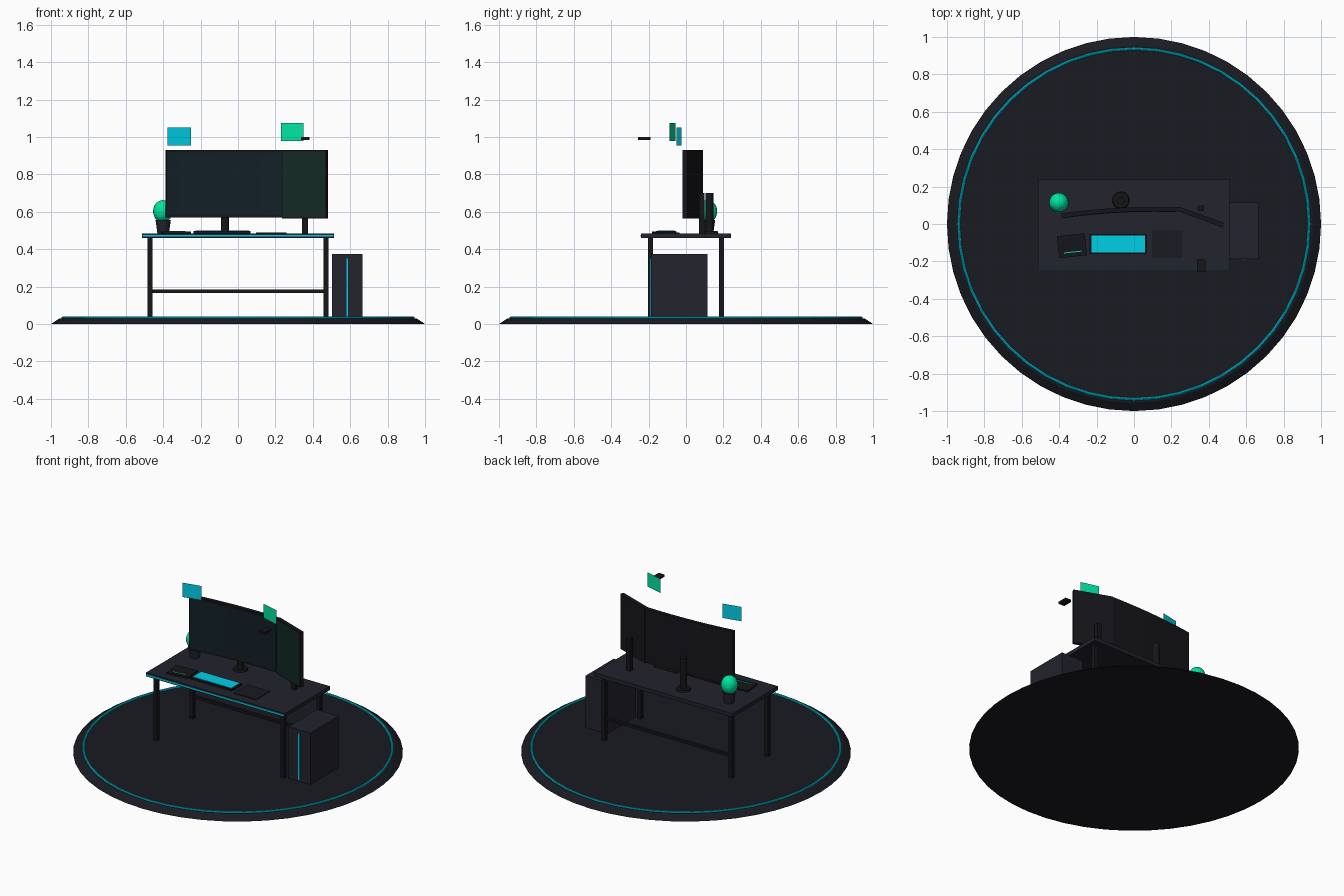
import bpy, bmesh, math
from mathutils import Matrix

if "Cube" in bpy.data.objects:
    bpy.data.objects.remove(bpy.data.objects["Cube"])


def mat(name, r, g, b):
    m = bpy.data.materials.new(name)
    m.diffuse_color = (r, g, b, 1)
    m.use_nodes = True
    m.node_tree.nodes["Principled BSDF"].inputs["Base Color"].default_value = m.diffuse_color
    return m


DARK = mat("dark_floor", 0.010, 0.011, 0.016)
FRAME = mat("frame_black", 0.008, 0.008, 0.011)
DESK = mat("desk_slate", 0.016, 0.017, 0.026)
CYAN = mat("cyan_glow", 0.0, 0.62, 0.80)
GREEN = mat("green_glow", 0.0, 0.78, 0.36)
SCREEN = mat("screen_blue", 0.006, 0.014, 0.021)
SCREEN2 = mat("screen_green", 0.006, 0.022, 0.017)


def finish(name, bm, m, loc=(0, 0, 0), rot=0):
    me = bpy.data.meshes.new(name)
    bm.to_mesh(me)
    bm.free()
    me.materials.append(m)
    ob = bpy.data.objects.new(name, me)
    ob.location = loc
    ob.rotation_euler[2] = math.radians(rot)
    bpy.context.collection.objects.link(ob)
    return ob


def box(name, loc, size, m, rot=0):
    bm = bmesh.new()
    bmesh.ops.create_cube(bm, size=1, matrix=Matrix.Diagonal((*size, 1)))
    return finish(name, bm, m, loc, rot)


def cone(name, loc, r1, r2, h, m, seg=24):
    # loc is the centre of the bottom face
    bm = bmesh.new()
    bmesh.ops.create_cone(bm, cap_ends=True, segments=seg, radius1=r1, radius2=r2,
                          depth=h, matrix=Matrix.Translation((0, 0, h / 2)))
    return finish(name, bm, m, loc)


def panel(name, loc, w, h, m, rot=0):
    # upright sheet facing the front
    bm = bmesh.new()
    bm.faces.new([bm.verts.new((x * w / 2, 0, z * h / 2))
                  for x, z in ((-1, -1), (1, -1), (1, 1), (-1, 1))])
    return finish(name, bm, m, loc, rot)


def curved_strip(name, loc, w, h, t, sag, m, rot, seg=10):
    # bowed slab: ends come forward, middle stays back
    bm = bmesh.new()
    cols = []
    for i in range(seg + 1):
        u = 2 * i / seg - 1
        y = -sag * u * u
        cols.append([bm.verts.new((u * w / 2, y + dy, dz)) for dy, dz in
                     ((-t / 2, -h / 2), (t / 2, -h / 2), (t / 2, h / 2), (-t / 2, h / 2))])
    for a, b in zip(cols, cols[1:]):
        for k in range(4):
            n = (k + 1) % 4
            bm.faces.new((a[k], a[n], b[n], b[k]))
    bm.faces.new(cols[0])
    bm.faces.new(cols[-1][::-1])
    bmesh.ops.recalc_face_normals(bm, faces=bm.faces)
    return finish(name, bm, m, loc, rot)


# Round platform with glowing ring
cone("platform", (0, 0, 0), 1.0, 0.955, 0.03, DARK, 48)
bpy.ops.mesh.primitive_torus_add(major_radius=0.937, minor_radius=0.008, major_segments=48,
                                 minor_segments=8, location=(0, 0, 0.031))
ring = bpy.context.object
ring.name = "platform_ring"
ring.data.materials.append(CYAN)

# Desk
box("desk_top", (0, 0, 0.4725), (1.026, 0.48, 0.025), DESK)
box("desk_light_strip", (0, -0.241, 0.472), (1.02, 0.005, 0.010), CYAN)
for sx in (-1, 1):
    for sy in (-1, 1):
        box("desk_leg", (sx * 0.47, sy * 0.19, 0.245), (0.028, 0.028, 0.432), FRAME)
box("desk_crossbar", (0, 0.19, 0.175), (0.93, 0.018, 0.018), FRAME)

# Computer tower
box("tower_case", (0.584, -0.036, 0.202), (0.162, 0.30, 0.345), DESK)
box("tower_light", (0.584, -0.188, 0.195), (0.010, 0.008, 0.31), CYAN)

# Main curved monitor on a round stand
curved_strip("main_monitor", (-0.07, 0.075, 0.75), 0.635, 0.36, 0.024, 0.014, FRAME, 3)
curved_strip("main_screen", (-0.07, 0.062, 0.75), 0.615, 0.335, 0.002, 0.014, SCREEN, 3)
cone("main_stand_base", (-0.07, 0.127, 0.485), 0.046, 0.042, 0.012, FRAME)
cone("main_stand_pole", (-0.07, 0.125, 0.49), 0.021, 0.021, 0.21, FRAME, 16)

# Angled side monitor
box("side_monitor", (0.358, 0.037, 0.747), (0.254, 0.025, 0.368), FRAME, -20)
panel("side_screen", (0.353, 0.0235, 0.747), 0.238, 0.348, SCREEN2, -20)
box("side_stand_pole", (0.358, 0.085, 0.592), (0.03, 0.03, 0.215), FRAME)

# Keyboard, mouse mat and tablet
box("keyboard_body", (-0.085, -0.107, 0.491), (0.305, 0.108, 0.012), FRAME)
box("keyboard_keys", (-0.085, -0.107, 0.498), (0.285, 0.09, 0.004), CYAN)
box("mouse_mat", (0.178, -0.108, 0.4875), (0.165, 0.145, 0.005), DARK)
box("tablet", (-0.332, -0.116, 0.490), (0.15, 0.118, 0.010), FRAME, 6)
box("tablet_line", (-0.328, -0.150, 0.4955), (0.095, 0.005, 0.003), GREEN, 6)

# Potted plant
cone("plant_pot", (-0.40, 0.115, 0.485), 0.031, 0.041, 0.072, DESK, 16)
bm = bmesh.new()
bmesh.ops.create_uvsphere(bm, u_segments=20, v_segments=12, radius=1,
                          matrix=Matrix.Diagonal((0.052, 0.052, 0.06, 1)))
finish("plant_foliage", bm, GREEN, (-0.402, 0.115, 0.602))

# Floating sheets and small hovering block
panel("floating_sheet_cyan", (-0.314, -0.037, 1.003), 0.126, 0.096, CYAN, 12)
panel("floating_sheet_green", (0.289, -0.073, 1.027), 0.124, 0.095, GREEN, -15)
box("hovering_block", (0.36, -0.223, 0.991), (0.044, 0.066, 0.015), FRAME)
